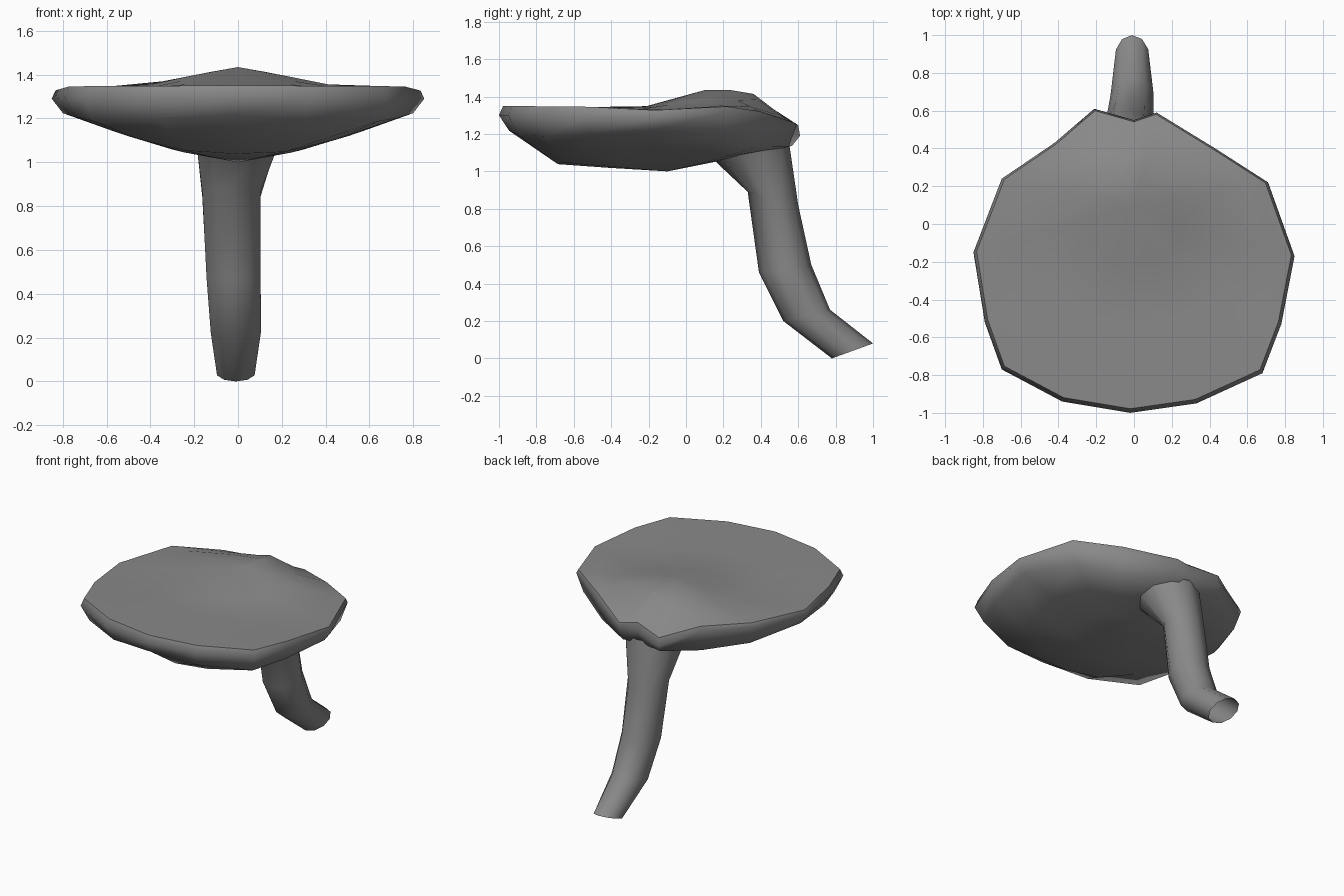
import bpy, bmesh, math

if "Cube" in bpy.data.objects:
    bpy.data.objects.remove(bpy.data.objects["Cube"])

SIDES = 10
# cap outline seen from above, starting at the notch over the stem
OUTLINE = [(0, .55), (.12, .59), (.43, .40), (.71, .22), (.85, -.17), (.78, -.53),
           (.68, -.79), (.33, -.95), (-.02, -1), (-.38, -.94), (-.70, -.77),
           (-.79, -.52), (-.85, -.15), (-.70, .24), (-.42, .43), (-.21, .61)]

grey = bpy.data.materials.new("dark_grey")
grey.diffuse_color = (.25, .25, .25, 1)
grey.use_nodes = True
grey.node_tree.nodes["Principled BSDF"].inputs["Base Color"].default_value = grey.diffuse_color


def interp(points, t):
    """Piecewise-linear curve."""
    if t <= points[0][0]:
        return points[0][1]
    for (a, va), (b, vb) in zip(points, points[1:]):
        if t <= b:
            return va + (vb - va) * (t - a) / (b - a)
    return points[-1][1]


def top_z(x, y):
    base = interp([(-1, 1.35), (-.5, 1.345), (-.2, 1.325), (.2, 1.35), (.43, 1.31), (.6, 1.22)], y)
    peak = interp([(-.28, 1.33), (.12, 1.44), (.34, 1.43), (.55, 1.27)], y)
    return base + max(0, peak - base) * max(0, 1 - abs(x) / .45)


def under_z(x, y):
    across = interp([(0, 0), (.2, .03), (.48, .11), (.77, .215), (.85, .24)], abs(x))
    along = interp([(-.95, .22), (-.68, .035), (-.1, 0), (.15, .05), (.6, .14)], y)
    return 1.0 + math.hypot(across, along)


def rim_z(x, y):
    z = interp([(-1, 1.30), (-.15, 1.29), (.24, 1.32), (.43, 1.28), (.6, 1.19)], y)
    return z + (.4 * max(0, x) if y > .5 else 0)


def loft(name, rings, tip=None, flip=False):
    """Skin closed rings, with an optional centre point closing the last one."""
    bm = bmesh.new()
    loops = [[bm.verts.new(p) for p in ring] for ring in rings]
    n = len(loops[0])
    for a, b in zip(loops, loops[1:]):
        for i in range(n):
            j = (i + 1) % n
            bm.faces.new((a[i], a[j], b[j], b[i]))
    if tip:
        v = bm.verts.new(tip)
        for i in range(n):
            bm.faces.new((loops[-1][i], loops[-1][(i + 1) % n], v))
    if flip:
        bmesh.ops.reverse_faces(bm, faces=bm.faces)
    for f in bm.faces:
        f.smooth = True
    mesh = bpy.data.meshes.new(name)
    bm.to_mesh(mesh)
    bm.free()
    mesh.materials.append(grey)
    obj = bpy.data.objects.new(name, mesh)
    bpy.context.collection.objects.link(obj)
    return obj


def cap_ring(scale, height, cy):
    pts = [(x * scale, cy + (y - cy) * scale) for x, y in OUTLINE]
    return [(x, y, height(x, y)) for x, y in pts]


# cap underside: bowl with a rounded rim
rim = cap_ring(1, rim_z, -.1)
lip = [(x, y, max(z, r[2] + .01)) for (x, y, z), r in zip(cap_ring(.98, top_z, .1), rim)]
loft("cap_underside", [lip, rim] + [cap_ring(s, under_z, -.1) for s in (.94, .65, .35)],
     (0, -.1, 1.0))

# cap top: flat sheet with a hump at the back, meeting the rim in a crisp edge
loft("cap_top", [lip] + [cap_ring(s, top_z, .1) for s in (.82, .58, .3)],
     (0, .1, top_z(0, .1)), flip=True)

# curved stem: front (y, z), back (y, z), centre x, half width; open at the foot
STEM = [((.78, 0), (1.0, .08), -.01, .09), ((.52, .20), (.77, .26), -.01, .12),
        ((.39, .46), (.67, .50), -.02, .13), ((.33, .89), (.60, .82), -.03, .14),
        ((.15, 1.06), (.55, 1.16), 0, .20)]
stem_rings = []
for (fy, fz), (by, bz), cx, hw in STEM:
    ring = []
    for i in range(SIDES):
        a = 2 * math.pi * i / SIDES
        t = (1 - math.cos(a)) / 2
        ring.append((cx + hw * math.sin(a), fy + (by - fy) * t, fz + (bz - fz) * t))
    stem_rings.append(ring)
loft("mushroom_stem", stem_rings)
